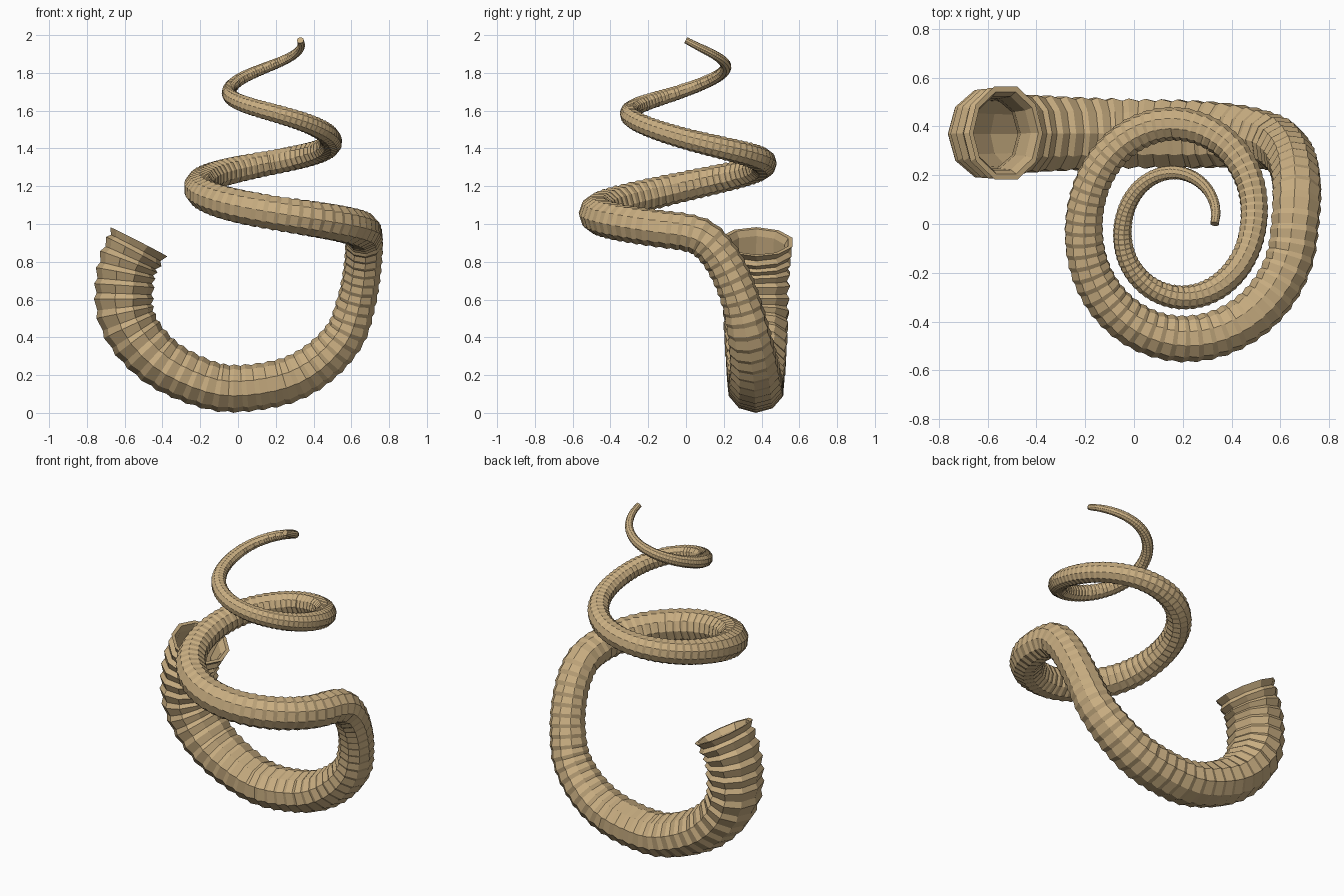
import bpy, bmesh, math
from mathutils import Vector

if "Cube" in bpy.data.objects:
    bpy.data.objects.remove(bpy.data.objects["Cube"])

SIDES = 10


def catmull(keys, steps):
    """Smooth curve through a list of vectors (any dimension given as tuples)."""
    k = [Vector(p) for p in keys]
    k = [k[0] * 2 - k[1]] + k + [k[-1] * 2 - k[-2]]
    out = []
    for a, b, c, d in zip(k, k[1:], k[2:], k[3:]):
        for i in range(steps):
            t = i / steps
            out.append(0.5 * (2 * b + (c - a) * t + (2 * a - 5 * b + 4 * c - d) * t ** 2
                              + (3 * b - a - 3 * c + d) * t ** 3))
    return out + [k[-2].copy()]


# Upper spiral: spiral radius, height and tube radius at every quarter turn
quarters = [(.15, 1.982, .018), (.21, 1.85, .029), (.225, 1.72, .038),
            (.30, 1.60, .050), (.31, 1.46, .058), (.41, 1.335, .070),
            (.385, 1.21, .082), (.47, 1.07, .097), (.48, .965, .103)]
spiral = []
for i, (r, z, tube) in enumerate(catmull(quarters, 6)):
    a = math.radians(15 * i)
    spiral.append((.18 + r * math.cos(a), r * math.sin(a), z, tube))

# Lower hook: x, y, z and tube radius, ending at the open mouth
hook = [(.667, .095, .93, .104), (.665, .18, .84, .104), (.65, .25, .71, .105),
        (.62, .30, .57, .108), (.565, .335, .42, .113), (.43, .36, .275, .12),
        (.25, .367, .178, .125), (0, .37, .138, .128), (-.18, .37, .165, .132),
        (-.39, .37, .265, .14), (-.53, .37, .40, .148), (-.595, .37, .53, .155),
        (-.603, .37, .66, .16), (-.585, .371, .79, .161), (-.525, .373, .915, .17)]
path = catmull(spiral + hook, 12)
pos = [Vector(p[:3]) for p in path]
dist = [0.0]
for p, q in zip(pos, pos[1:]):
    dist.append(dist[-1] + (q - p).length)
total = dist[-1]


def sample(s):
    """Centre, tangent and tube radius at arc length s."""
    s = min(max(s, 0), total)
    i = next((j for j in range(len(dist) - 1) if dist[j + 1] >= s), len(dist) - 2)
    t = (s - dist[i]) / (dist[i + 1] - dist[i])
    p = path[i].lerp(path[i + 1], t)
    a, b = max(i - 2, 0), min(i + 3, len(pos) - 1)
    return Vector(p[:3]), (pos[b] - pos[a]).normalized(), p[3]


# Ring stations from mouth to tip: alternating rib crest and groove
rings = []
s, axis = total, Vector((0, 1, 0))
crest = True
while s > 0.004:
    c, t, r = sample(s)
    axis = (axis - t * axis.dot(t)).normalized()
    near = max(0, 1 - (total - s) / .55)
    wide = 1 + .18 * min(1, max(0, 1 - (total - s - 1.4) / .6))
    depth = .07 + .05 * near
    rings.append((c, t, axis.copy(), r, wide, 1 if crest else 1 - depth))
    s -= r * (.27 - .10 * near) * (1.25 if crest else .75)
    crest = not crest
c, t, r = sample(0)
axis = (axis - t * axis.dot(t)).normalized()
rings.append((c, t, axis, r, 1, 1))

bm = bmesh.new()


def add_ring(ring, scale):
    c, t, u, r, wide, _ = ring
    v = t.cross(u)
    return [bm.verts.new(c + r * scale * (u * math.cos(a) * wide + v * math.sin(a)))
            for a in (math.tau * (k + .5) / SIDES for k in range(SIDES))]


def bridge(a, b):
    for k in range(SIDES):
        n = (k + 1) % SIDES
        bm.faces.new((a[k], a[n], b[n], b[k]))


# Hollow inside the mouth, then the ribbed outside down to the tip
inner = [add_ring(g, .80) for g in rings[1:26:4]][::-1]
lip = add_ring(rings[0], .88)
outer = [add_ring(g, g[5]) for g in rings]
loops = inner + [lip] + outer
for a, b in zip(loops, loops[1:]):
    bridge(a, b)
bm.faces.new(loops[0])
bm.faces.new(loops[-1])
bmesh.ops.recalc_face_normals(bm, faces=bm.faces)

# Rest on the floor
low = min(v.co.z for v in bm.verts)
bmesh.ops.translate(bm, verts=bm.verts, vec=(0, 0, -low))

mesh = bpy.data.meshes.new("coiled_shell")
bm.to_mesh(mesh)
bm.free()
shell = bpy.data.objects.new("coiled_shell", mesh)
bpy.context.collection.objects.link(shell)
mat = bpy.data.materials.new("tan_shell")
mat.diffuse_color = (.58, .42, .22, 1)
mat.use_nodes = True
mat.node_tree.nodes["Principled BSDF"].inputs["Base Color"].default_value = mat.diffuse_color
mesh.materials.append(mat)
